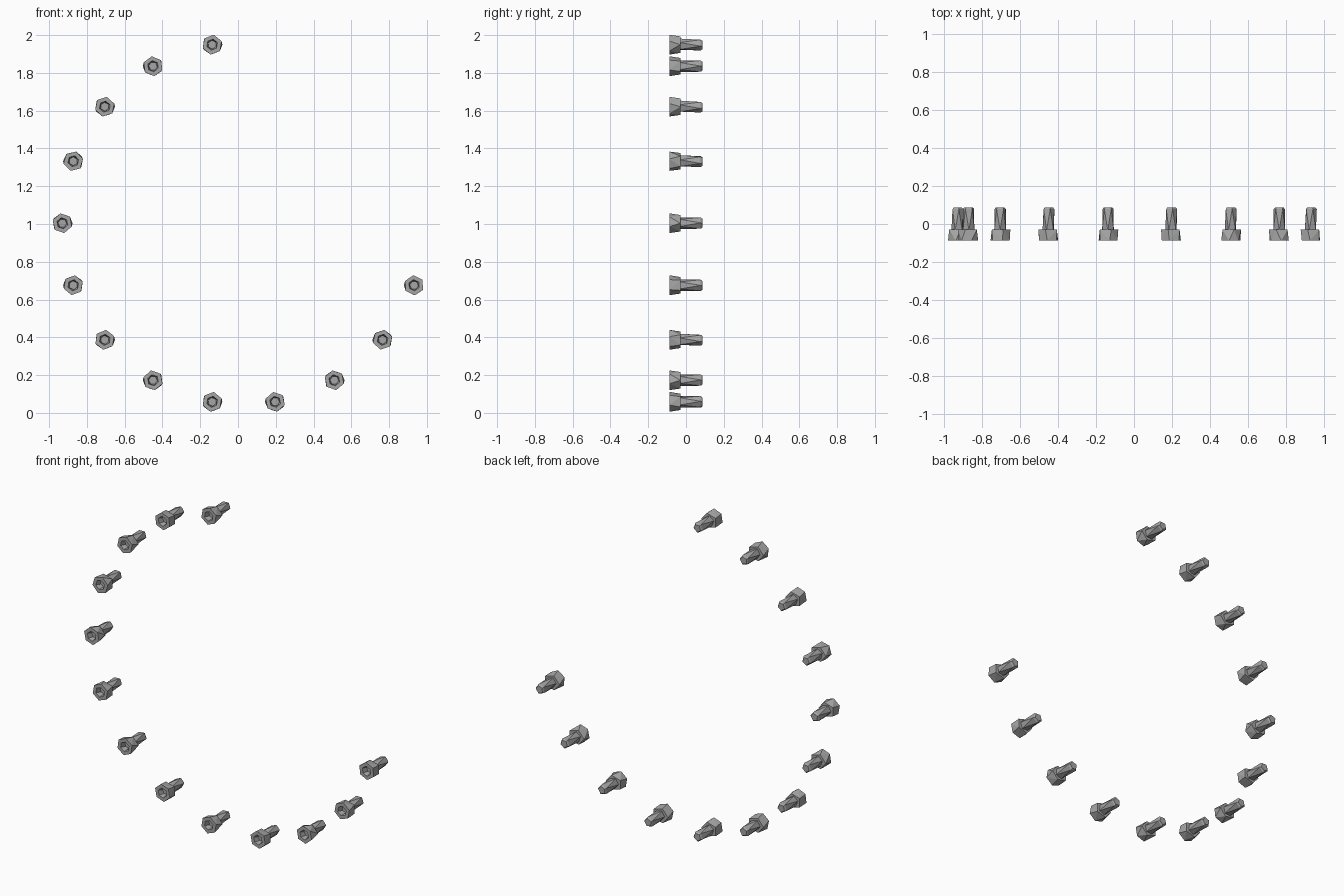
import bpy, bmesh, math, random
from mathutils import Vector

random.seed(4)
cube = bpy.data.objects.get("Cube")
if cube:
    bpy.data.objects.remove(cube, do_unlink=True)

steel = bpy.data.materials.new("steel grey")
steel.use_nodes = True
GREY = (0.38, 0.38, 0.38, 1)
steel.diffuse_color = GREY
steel.node_tree.nodes["Principled BSDF"].inputs["Base Color"].default_value = GREY


def ring(bm, sides, radius, y, phase, squash=1.0):
    """Loop of vertices around the y axis."""
    verts = []
    for i in range(sides):
        a = phase + math.tau * i / sides
        verts.append(bm.verts.new((radius * math.cos(a), y, squash * radius * math.sin(a))))
    return verts


def skin(lower, upper, bm):
    """Quads between two loops with equal counts."""
    for i in range(len(lower)):
        j = (i + 1) % len(lower)
        bm.faces.new((lower[i], lower[j], upper[j], upper[i]))


def finish(bm, name, place):
    bmesh.ops.recalc_face_normals(bm, faces=bm.faces)
    mesh = bpy.data.meshes.new(name)
    bm.to_mesh(mesh)
    bm.free()
    mesh.materials.append(steel)
    ob = bpy.data.objects.new(name, mesh)
    ob.location = place
    bpy.context.collection.objects.link(ob)


def bolt_head(name, place, phase):
    bm = bmesh.new()
    front = ring(bm, 6, 0.053, -0.088, phase)
    back = ring(bm, 5, 0.054, -0.03, random.choice((0, math.pi)), 0.85)
    bmesh.ops.convex_hull(bm, input=front + back)
    # Open the front face and sink the drive socket into it
    caps = [f for f in bm.faces if all(v in front for v in f.verts)]
    bmesh.ops.delete(bm, geom=caps, context='FACES_KEEP_BOUNDARY')
    rim = ring(bm, 6, 0.03, -0.088, phase)
    floor = ring(bm, 6, 0.023, -0.055, phase + 0.3)
    skin(front, rim, bm)
    skin(rim, floor, bm)
    bm.faces.new(floor)
    finish(bm, name, place)


def bolt_shank(name, place, phase):
    bm = bmesh.new()
    points = ring(bm, 5, 0.032, -0.032, phase)
    points += ring(bm, 5, 0.031, 0.078, phase + math.pi / 5)
    points += ring(bm, 5, 0.024, 0.087, phase + math.pi / 5)
    bmesh.ops.convex_hull(bm, input=points)
    finish(bm, name, place)


# Thirteen bolts on an open bolt circle
for k in range(13):
    a = math.radians(100 + 20 * k)
    place = Vector((0.03 + 0.96 * math.cos(a), 0, 1.004 + 0.96 * math.sin(a)))
    phase = math.pi / 6 + random.uniform(-0.3, 0.3)
    bolt_head(f"bolt_head_{k + 1}", place, phase)
    bolt_shank(f"bolt_shank_{k + 1}", place, phase)
